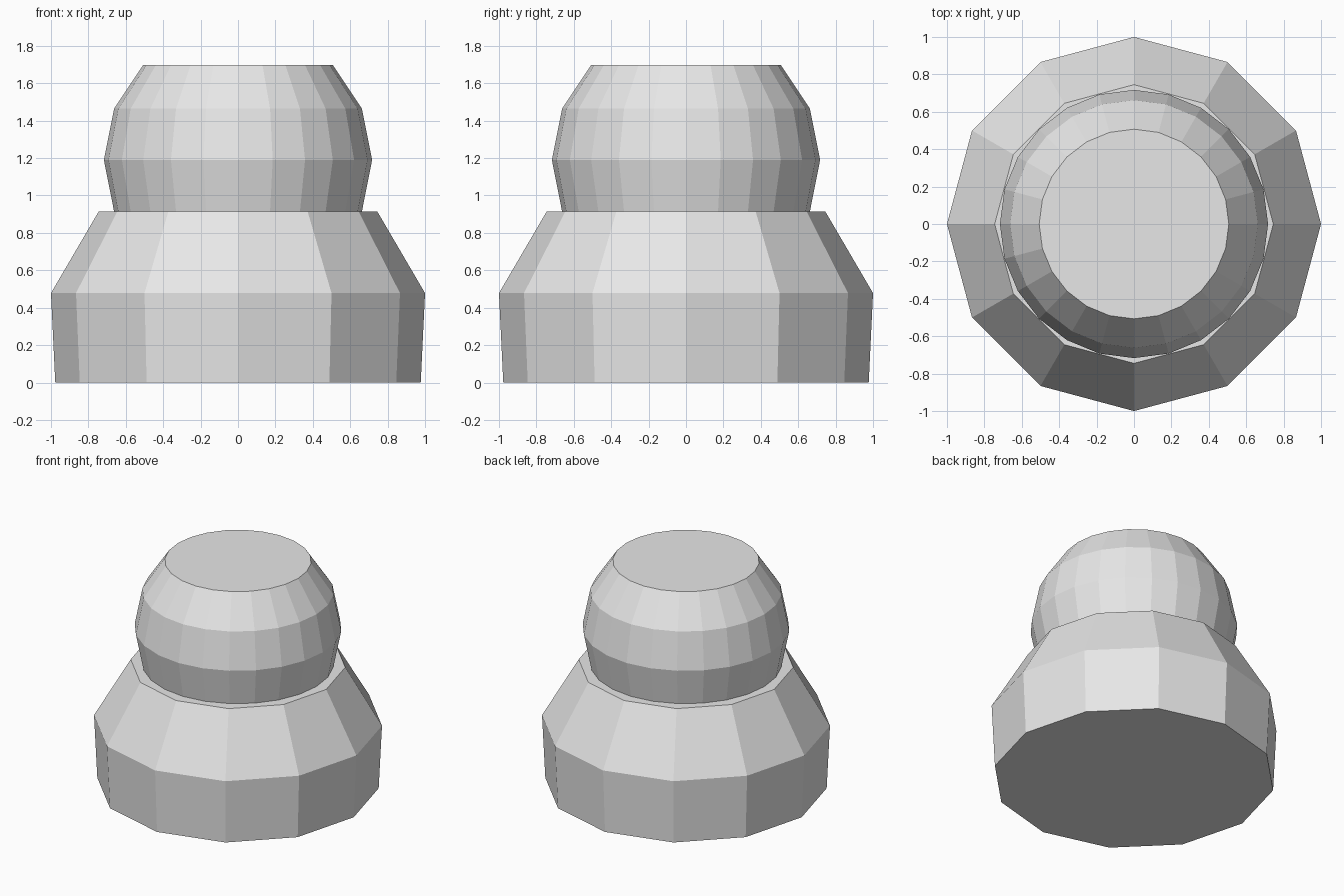
import bpy, bmesh
from math import sin, cos, pi, radians

if "Cube" in bpy.data.objects:
    bpy.data.objects.remove(bpy.data.objects["Cube"])

grey = bpy.data.materials.new("light_grey")
grey.diffuse_color = (0.8, 0.8, 0.8, 1)
grey.use_nodes = True
grey.node_tree.nodes["Principled BSDF"].inputs["Base Color"].default_value = grey.diffuse_color


def turned(name, profile, sides, cap_bottom=True):
    """Faceted solid of revolution from (radius, height) pairs, bottom to top."""
    bm = bmesh.new()
    rings = [[bm.verts.new((r * cos(2 * pi * i / sides), r * sin(2 * pi * i / sides), z))
              for i in range(sides)] for r, z in profile]
    for low, high in zip(rings, rings[1:]):
        for i in range(sides):
            j = (i + 1) % sides
            bm.faces.new((low[i], low[j], high[j], high[i]))
    bm.faces.new(rings[-1])
    if cap_bottom:
        bm.faces.new(rings[0][::-1])
    mesh = bpy.data.meshes.new(name)
    bm.to_mesh(mesh)
    bm.free()
    mesh.materials.append(grey)
    obj = bpy.data.objects.new(name, mesh)
    bpy.context.collection.objects.link(obj)
    return obj


# Twelve-sided base with a sloping shoulder
BASE_TOP = 0.914
turned("base", [(0.977, 0), (1.0, 0.478), (0.745, BASE_TOP)], 12)

# Rounded cap: middle bands of a sphere, cut flat at the top, resting on the base
R, CENTRE = 0.717, 1.19
bands = [(R * cos(radians(a)), CENTRE + R * sin(radians(a))) for a in (-22.5, 0, 22.5, 45)]
bands[0] = (bands[0][0], BASE_TOP)
turned("rounded_cap", bands, 24, cap_bottom=False)
